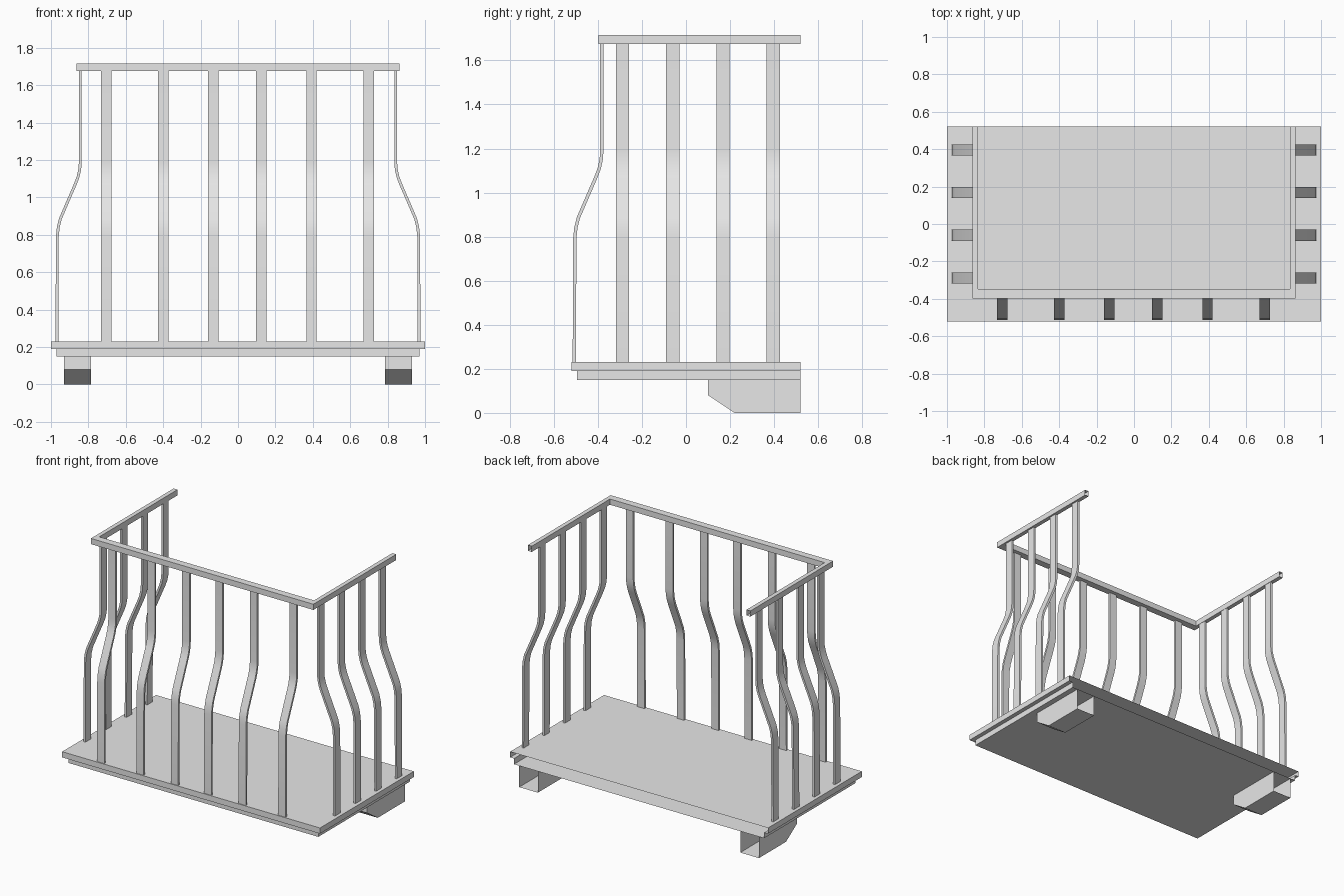
import bpy, bmesh, math

default = bpy.data.objects.get("Cube")
if default:
    bpy.data.objects.remove(default, do_unlink=True)

metal = bpy.data.materials.new("light_grey")
metal.use_nodes = True
GREY = (0.8, 0.8, 0.8, 1)
metal.diffuse_color = GREY
metal.node_tree.nodes["Principled BSDF"].inputs["Base Color"].default_value = GREY


def loft(name, rings, stitched, caps=True, smooth=False):
    """Join matching rings of points; only the first `stitched` edges get walls."""
    bm = bmesh.new()
    loops = [[bm.verts.new(p) for p in ring] for ring in rings]
    n = len(loops[0])
    for a, b in zip(loops, loops[1:]):
        for i in range(stitched):
            j = (i + 1) % n
            bm.faces.new((a[i], a[j], b[j], b[i]))
    if caps:
        bm.faces.new(loops[0][::-1])
        bm.faces.new(loops[-1])
    bmesh.ops.recalc_face_normals(bm, faces=bm.faces)
    mesh = bpy.data.meshes.new(name)
    bm.to_mesh(mesh)
    bm.free()
    obj = bpy.data.objects.new(name, mesh)
    bpy.context.collection.objects.link(obj)
    mesh.materials.append(metal)
    if smooth:
        bpy.ops.object.select_all(action='DESELECT')
        obj.select_set(True)
        bpy.context.view_layer.objects.active = obj
        bpy.ops.object.shade_smooth_by_angle(angle=math.radians(30))
    return obj


BACK = 0.52


def u_outline(x, front, z):
    return [(-x, BACK, z), (-x, front, z), (x, front, z), (x, BACK, z)]


# Stepped floor slab, hollow and open at the wall side
loft("floor_slab", [u_outline(0.97, -0.495, 0.15), u_outline(0.97, -0.495, 0.19),
                    u_outline(1, -0.52, 0.19), u_outline(1, -0.52, 0.23)], 3)

# Support brackets with a chamfered nose, open at the wall side
bracket = [(0.10, 0.15), (0.10, 0.08), (0.22, 0), (BACK, 0), (BACK, 0.15)]
for side, label in ((-1, "right"), (1, "left")):
    loft(label + "_bracket",
         [[(side * x, y, z) for y, z in bracket] for x in (0.785, 0.93)], 3)

# Three-sided hand rail, a hollow tube with open ends
corners = [(0.863, -0.397, 1.675), (0.863, -0.397, 1.715),
           (0.833, -0.347, 1.715), (0.833, -0.347, 1.675)]
sections = [u_outline(*c) for c in corners]
loft("hand_rail", list(zip(*sections)), 4, caps=False)

# Bellied flat bars: inward shift and height along the bar
path = [(0, 0.23), (0.002, 0.79), (0.007, 0.84), (0.018, 0.885),
        (0.100, 1.075), (0.113, 1.11), (0.122, 1.15), (0.125, 1.19), (0.125, 1.675)]
HALF = 0.0075


def bar(name, place, width):
    """place(across, out, z) maps bar space to the model."""
    rings = []
    for k, (shift, z) in enumerate(path):
        a, b = path[max(k - 1, 0)], path[min(k + 1, len(path) - 1)]
        angle = math.atan2(b[0] - a[0], b[1] - a[1])
        do, dz = HALF * math.cos(angle), HALF * math.sin(angle)
        if k in (0, len(path) - 1):
            dz = 0
        rings.append([place(s * width / 2, -shift + t * do, z + t * dz)
                      for s, t in ((-1, -1), (1, -1), (1, 1), (-1, 1))])
    loft(name, rings, 4, smooth=True)


for i, x in enumerate((-0.705, -0.40, -0.132, 0.125, 0.393, 0.70)):
    bar(f"front_bar_{i + 1}", lambda s, o, z: (x + s, -0.507 - o, z), 0.056)

for side, label in ((-1, "right"), (1, "left")):
    for i in range(4):
        y = -0.288 + i * 0.228
        bar(f"{label}_bar_{i + 1}", lambda s, o, z: (side * (0.968 + o), y + s, z), 0.06)
